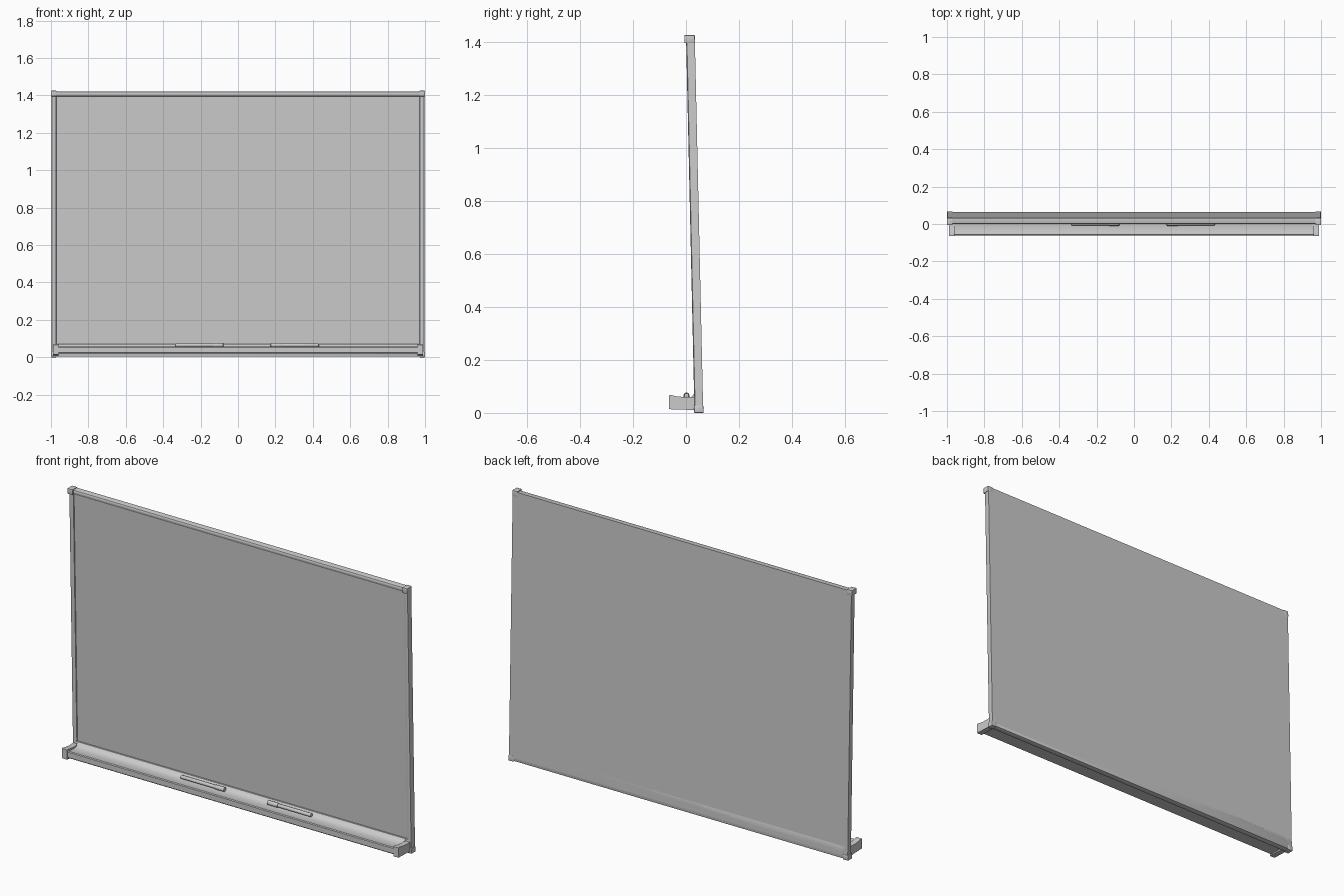
import bpy, bmesh, math
from mathutils import Matrix, Vector

cube = bpy.data.objects.get("Cube")
if cube:
    bpy.data.objects.remove(cube, do_unlink=True)

grey = bpy.data.materials.new("light grey")
grey.use_nodes = True
COLOR = (0.6, 0.6, 0.6, 1)
grey.diffuse_color = COLOR
grey.node_tree.nodes["Principled BSDF"].inputs["Base Color"].default_value = COLOR

H = 1.425       # full height
LEAN = 0.032    # how far the foot stands behind the top


def finish(name, bm, lean=False):
    if lean:
        for v in bm.verts:
            v.co.y += LEAN * (1 - v.co.z / H)
    bmesh.ops.recalc_face_normals(bm, faces=bm.faces)
    mesh = bpy.data.meshes.new(name)
    bm.to_mesh(mesh)
    bm.free()
    mesh.materials.append(grey)
    obj = bpy.data.objects.new(name, mesh)
    bpy.context.collection.objects.link(obj)
    bpy.ops.object.select_all(action='DESELECT')
    obj.select_set(True)
    bpy.context.view_layer.objects.active = obj
    bpy.ops.object.shade_smooth_by_angle(angle=math.radians(35))
    return obj


def box(name, lo, hi, bevel=0, lean=False):
    lo, hi = Vector(lo), Vector(hi)
    bm = bmesh.new()
    bmesh.ops.create_cube(bm, size=1, matrix=Matrix.Translation((lo + hi) / 2) @
                          Matrix.Diagonal((*(hi - lo), 1)))
    if bevel:
        bmesh.ops.bevel(bm, geom=bm.edges[:], offset=bevel, segments=2,
                        profile=0.5, affect='EDGES')
    return finish(name, bm, lean)


def prism(name, profile, place, start, end, lean=False):
    """Extrude a 2D profile; place(a, b, t) gives the 3D point."""
    bm = bmesh.new()
    rings = [[bm.verts.new(place(a, b, t)) for a, b in profile] for t in (start, end)]
    bm.faces.new(rings[0])
    bm.faces.new(rings[1])
    n = len(profile)
    for i in range(n):
        j = (i + 1) % n
        bm.faces.new((rings[0][i], rings[0][j], rings[1][j], rings[1][i]))
    return finish(name, bm, lean)


# Writing surface, with its back flush with the frame
box("board_panel", (-0.98, 0.008, 0.02), (0.98, 0.033, 1.41), lean=True)

# Frame rails: (depth, distance from the outer edge), rounded at the front
rail = [(0.033, 0), (0.007, 0), (0.003, 0.002), (0.001, 0.006), (0, 0.012),
        (0.001, 0.018), (0.004, 0.024), (0.010, 0.027), (0.033, 0.027)]
prism("top_rail", rail, lambda d, w, t: (t, d, 1.421 - w), -0.99, 0.99, True)
for side, s in (("left", 1), ("right", -1)):
    prism(side + "_rail", rail, lambda d, w, t: (s * (0.997 - w), d, t), 0.004, 1.42, True)
box("bottom_rail", (-0.99, 0, 0.004), (0.99, 0.033, 0.072), 0.003, True)

# Corner caps
for side, s in (("left", 1), ("right", -1)):
    x0, x1 = sorted((s * 0.970, s))
    box(side + "_top_cap", (x0, -0.006, 1.395), (x1, 0.0332, H), 0.002, True)
    box(side + "_bottom_cap", (x0, -0.001, 0), (x1, 0.034, 0.028), 0.002, True)

# Pen tray with a raised lip, and its end brackets
along_x = lambda y, z, t: (t, y, z)
tray = [(0.036, 0.020), (-0.056, 0.020), (-0.061, 0.025), (-0.061, 0.053),
        (-0.057, 0.057), (-0.050, 0.056), (-0.035, 0.053), (-0.008, 0.052),
        (0.012, 0.055), (0.024, 0.063), (0.030, 0.072), (0.036, 0.072)]
prism("pen_tray", tray, along_x, -0.965, 0.965)
bracket = [(0.035, 0.010), (0, 0.012), (-0.065, 0.014), (-0.065, 0.066),
           (-0.058, 0.068), (-0.040, 0.063), (-0.010, 0.060), (0.035, 0.060)]
for side, s in (("left", 1), ("right", -1)):
    prism(side + "_tray_end", bracket, along_x, s * 0.960, s * 0.990)


# Marker pens lying in the tray
def cylinder(name, x0, x1, r):
    bm = bmesh.new()
    bmesh.ops.create_cone(bm, cap_ends=True, segments=20, radius1=r, radius2=r,
                          depth=x1 - x0,
                          matrix=Matrix.Translation(((x0 + x1) / 2, 0.002, 0.065)) @
                          Matrix.Rotation(math.pi / 2, 4, 'Y'))
    ends = [e for e in bm.edges if abs(e.verts[0].co.x - e.verts[1].co.x) < 1e-5]
    bmesh.ops.bevel(bm, geom=ends, offset=0.003, segments=2, profile=0.5, affect='EDGES')
    return finish(name, bm)


cylinder("right_pen_body", -0.335, -0.120, 0.0095)
cylinder("right_pen_cap", -0.135, -0.078, 0.0115)
cylinder("left_pen_body", 0.220, 0.432, 0.0095)
cylinder("left_pen_cap", 0.175, 0.237, 0.0115)
